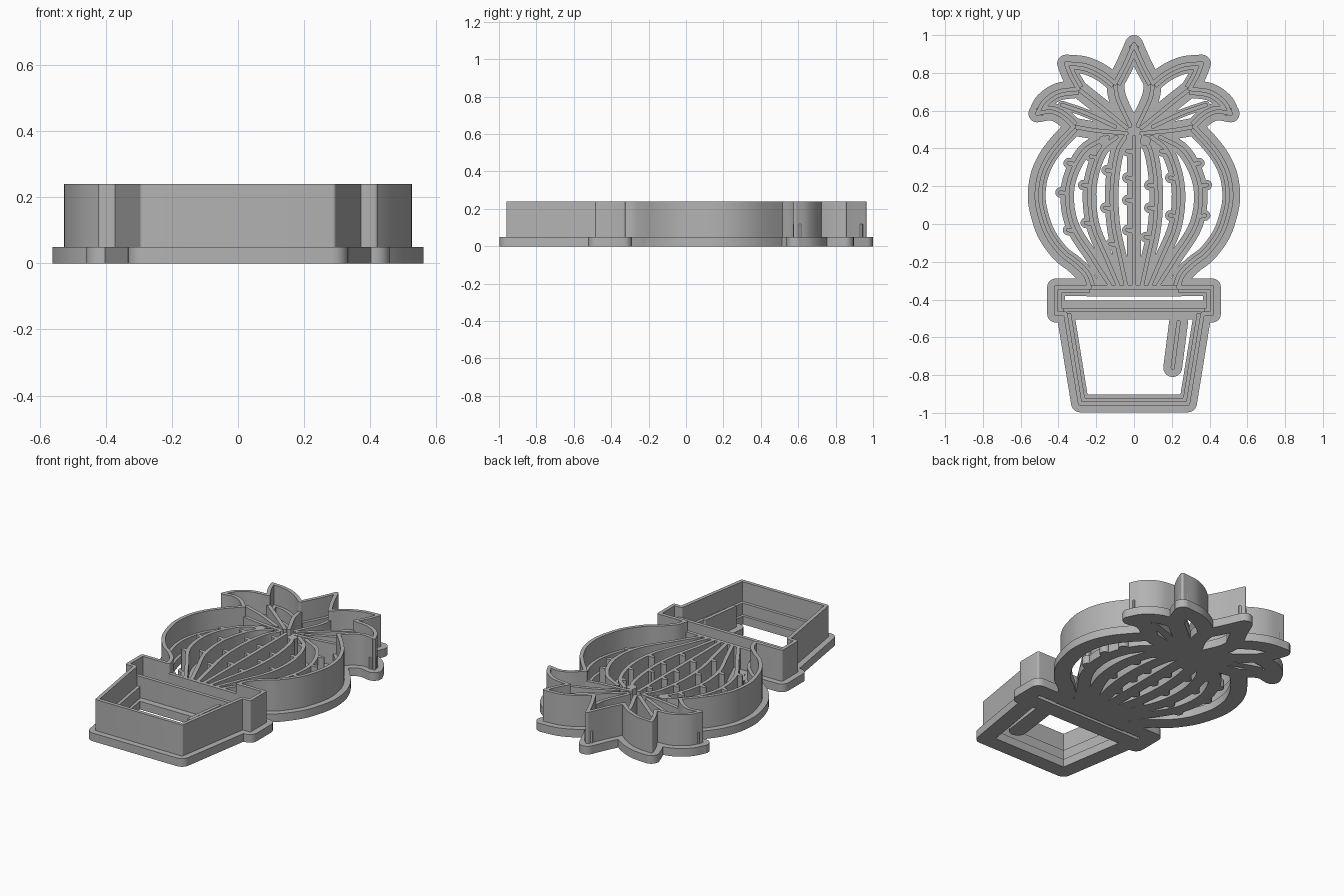
import bpy
import math
from mathutils import Vector
from mathutils.geometry import delaunay_2d_cdt

cube = bpy.data.objects.get("Cube")
if cube:
    bpy.data.objects.remove(cube, do_unlink=True)

grey = bpy.data.materials.new("grey_plastic")
grey.use_nodes = True
grey.diffuse_color = (0.45, 0.45, 0.45, 1)
grey.node_tree.nodes["Principled BSDF"].inputs["Base Color"].default_value = grey.diffuse_color

BASE, STEP, RIB, RIM = 0.05, 0.12, 0.18, 0.24   # heights
THIN, FLANGE = 0.011, 0.047                     # half widths


def smooth(points, n=5):
    """Catmull-Rom curve through a few points."""
    p = [Vector(q) for q in points]
    p = [2 * p[0] - p[1]] + p + [2 * p[-1] - p[-2]]
    out = []
    for a, b, c, d in zip(p, p[1:], p[2:], p[3:]):
        for k in range(n):
            t = k / n
            out.append(0.5 * (2 * b + (c - a) * t + (2 * a - 5 * b + 4 * c - d) * t * t
                              + (3 * b - a - 3 * c + d) * t ** 3))
    return out + [p[-2]]


def mirror(path):
    return [Vector((-p.x, p.y)) for p in path]


def disc(c, r, sides=20):
    turn = 2 * math.pi / sides
    return [c + Vector((math.cos(i * turn), math.sin(i * turn))) * r for i in range(sides)]


def stroke(path, right, left=None, closed=False):
    """Convex pieces covering a line: mitred quads, discs at ends and corners."""
    left = right if left is None else left
    n = len(path)
    count = n if closed else n - 1
    normals = []
    for i in range(count):
        d = (path[(i + 1) % n] - path[i]).normalized()
        normals.append(Vector((-d.y, d.x)))
    pieces, miters = [], []
    for i in range(n):
        m = None
        if closed or 0 < i < n - 1:
            a, b = normals[i - 1], normals[i % count]
            if a.dot(b) > 0.9:
                m = (a + b) / (1 + a.dot(b))
        if m is None:
            pieces.append(disc(path[i], min(left, right)))
        miters.append(m)
    for i in range(count):
        j = (i + 1) % n
        ma, mb = miters[i] or normals[i], miters[j] or normals[i]
        pieces.append([path[i] - ma * right, path[j] - mb * right,
                       path[j] + mb * left, path[i] + ma * left])
    return pieces


def holds(piece, c):
    return all((b - a).cross(c - a) >= 0 for a, b in zip(piece, piece[1:] + piece[:1]))


def slab(name, pieces, z0, z1):
    """Merge flat pieces into one outline and extrude it."""
    coords, edges = [], []
    for p in pieces:
        s = len(coords)
        coords += p
        edges += [(s + i, s + (i + 1) % len(p)) for i in range(len(p))]
    pts, _, tris, *_ = delaunay_2d_cdt(coords, edges, [], 0, 1e-4)
    boxes = [(min(q.x for q in p), max(q.x for q in p),
              min(q.y for q in p), max(q.y for q in p), p) for p in pieces]
    kept = []
    for t in tris:
        t = list(t)
        a, b, c = (pts[i] for i in t)
        if (b - a).cross(c - a) < 0:
            t.reverse()
        m = (a + b + c) / 3
        if any(x0 <= m.x <= x1 and y0 <= m.y <= y1 and holds(p, m)
               for x0, x1, y0, y1, p in boxes):
            kept.append(t)
    n = len(pts)
    sides = {(t[i], t[(i + 1) % 3]) for t in kept for i in range(3)}
    faces = [[i + n for i in t] for t in kept] + [t[::-1] for t in kept]
    faces += [(a, b, b + n, a + n) for a, b in sides if (b, a) not in sides]
    mesh = bpy.data.meshes.new(name)
    mesh.from_pydata([(p.x, p.y, z) for z in (z0, z1) for p in pts], [], faces)
    mesh.validate()
    mesh.materials.append(grey)
    mesh.shade_smooth()
    mesh.set_sharp_from_angle(angle=math.radians(30))
    obj = bpy.data.objects.new(name, mesh)
    bpy.context.collection.objects.link(obj)


# Outline, right half from the top leaf down: leaves, body, rim, pot
spans = [
    [(0, .953), (.05, .84), (.1, .745)],
    [(.1, .745), (.17, .8), (.26, .84), (.36, .85)],
    [(.36, .85), (.335, .785), (.295, .715)],
    [(.295, .715), (.4, .7), (.475, .65), (.512, .585)],
    [(.512, .585), (.44, .595), (.38, .57), (.32, .515)],
    [(.32, .515), (.4, .43), (.46, .35), (.5, .26), (.515, .16), (.505, .07),
     (.465, -.05), (.39, -.155), (.32, -.21), (.26, -.27), (.235, -.335)],
]
half = []
for s in spans:
    half += smooth(s)[:-1]
half += [Vector(p) for p in ((.235, -.335), (.413, -.335), (.413, -.475),
                             (.363, -.475), (.286, -.95))]
outline = half + mirror(half[1:])[::-1]

# Stamp lines: each entry is a path and the half width of its foot
lines = []
leaf_edges = [[(.1, .745), (.085, .66), (.02, .52)],
              [(.295, .715), (.2, .64), (.04, .51)],
              [(.32, .515), (.2, .495), (.04, .48)]]
for e in leaf_edges:
    path = smooth(e)
    lines += [(path, FLANGE), (mirror(path), FLANGE)]
vein = smooth([(.1, .515), (.25, .585), (.38, .63)])
lines += [(vein, .022), (mirror(vein), .022)]

# Body ribs and the short spikes along them
meridian = [(.14, .46), (.27, .38), (.35, .2), (.33, 0), (.22, -.18), (.13, -.32)]
spike_spots = {-3: (7, 11, 16), -2: (6, 10, 15), -1: (8, 13, 18), 0: (5, 9, 12, 16),
               1: (10, 13, 17), 2: (5, 9, 14), 3: (7, 10, 14)}
for k, spots in spike_spots.items():
    rib = smooth([(x * k / 3, y) for x, y in meridian])
    lines.append((rib, .036))
    out = 1 if k == 3 else -1
    for s in spots:
        lines.append(([rib[s], rib[s] + Vector((out * .035, .006))], .028))

# Pot rim lines and the highlight stroke inside the pot
for y, x in ((-.335, .235), (-.455, .365)):
    lines.append(([Vector((-x, y)), Vector((x, y))], .05))
lines.append(([Vector((.236, -.52)), Vector((.205, -.76))], .05))

foot = stroke(outline, FLANGE, closed=True) + [disc(Vector((0, .49)), .085)]
stamp = []
for path, width in lines:
    foot += stroke(path, width)
    stamp += stroke(path, THIN)
for x in (-.16, .06):
    stamp.append(disc(Vector((x, .44)), .028))

slab("base_flange", foot, 0, BASE)
slab("cutter_wall", stroke(outline, THIN, closed=True), BASE, RIM)
slab("inner_step", stroke(outline, .03, THIN, closed=True), BASE, STEP)
slab("stamp_ribs", stamp, BASE, RIB)
